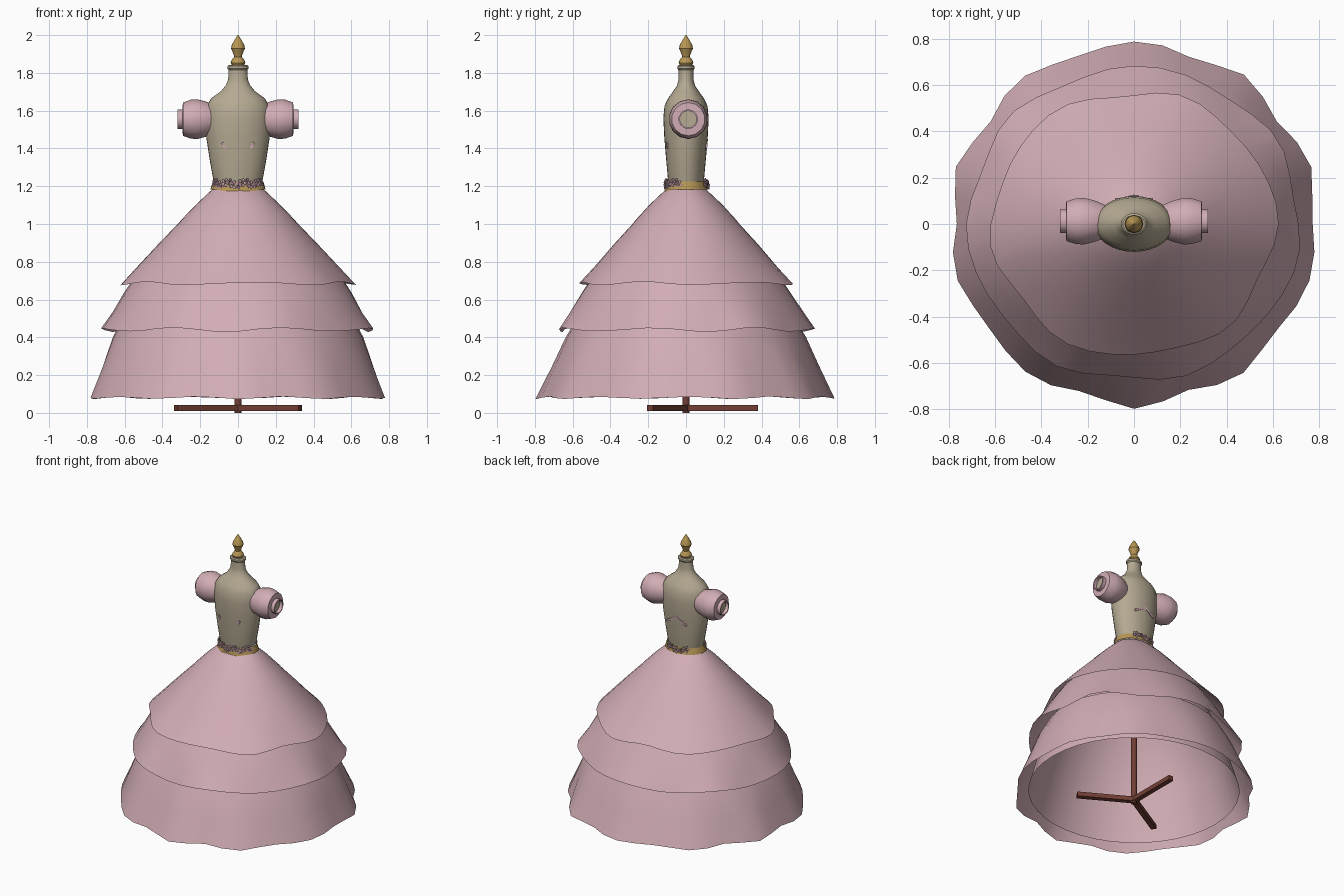
import bpy, bmesh, math
from mathutils import Vector, Matrix

if "Cube" in bpy.data.objects:
    bpy.data.objects.remove(bpy.data.objects["Cube"])

def material(name, rgb):
    m = bpy.data.materials.new(name)
    m.diffuse_color = (*rgb, 1)
    m.use_nodes = True
    m.node_tree.nodes["Principled BSDF"].inputs["Base Color"].default_value = m.diffuse_color
    return m

PINK = material("dusty_pink", (0.64, 0.42, 0.46))
ROSE = material("petal_rose", (0.44, 0.25, 0.29))
LINEN = material("linen", (0.46, 0.40, 0.29))
GOLD = material("gold", (0.48, 0.31, 0.09))
WOOD = material("red_brown_wood", (0.17, 0.05, 0.035))

def finish(name, bm, mat, angle=35):
    bmesh.ops.recalc_face_normals(bm, faces=bm.faces)
    me = bpy.data.meshes.new(name)
    bm.to_mesh(me)
    bm.free()
    me.materials.append(mat)
    ob = bpy.data.objects.new(name, me)
    bpy.context.collection.objects.link(ob)
    if angle:
        bpy.ops.object.select_all(action='DESELECT')
        ob.select_set(True)
        bpy.context.view_layer.objects.active = ob
        bpy.ops.object.shade_smooth_by_angle(angle=math.radians(angle))
    return ob

def loft(name, rings, mat, n=32, shape=None, caps=(False, False), angle=35, axis=None):
    """Skin of elliptical rings (rx, ry, z); shape(a, t) gives radius factor and z shift."""
    bm = bmesh.new()
    rows = []
    for i, (rx, ry, z) in enumerate(rings):
        t = i / (len(rings) - 1)
        row = []
        for k in range(n):
            a = 2 * math.pi * k / n
            f, dz = shape(a, t) if shape else (1, 0)
            row.append(bm.verts.new((rx * f * math.cos(a), ry * f * math.sin(a), z + dz)))
        rows.append(row)
    for lo, hi in zip(rows, rows[1:]):
        for k in range(n):
            bm.faces.new((lo[k], lo[(k + 1) % n], hi[(k + 1) % n], hi[k]))
    for row, cap in zip((rows[0], rows[-1]), caps):
        if cap:
            bm.faces.new(row)
    if axis:
        bm.transform(axis)
    return finish(name, bm, mat, angle)

def ruffle(waves, amp, lift, phase=0.0):
    """Fabric folds that grow toward the hem."""
    def shape(a, t):
        c = math.cos(waves * (a - math.pi / 2) + phase)
        c2 = math.cos((waves + 3) * a + 1.0)
        return 1 + amp * t * t * (c + 0.35 * c2), lift * t ** 3 * (c + 0.3 * c2)
    return shape

# Skirt: smooth yoke and three ruffled tiers, with a plain underskirt
loft("skirt_yoke", [(.11, .08, 1.20), (.14, .11, 1.18), (.22, .19, 1.105), (.31, .275, 1.012)], PINK, 40)
loft("skirt_tier_top", [(.30, .265, 1.02), (.42, .38, .895), (.53, .485, .775), (.61, .57, .685)],
     PINK, 40, ruffle(6, .025, -.008, 2.4))
loft("skirt_tier_middle", [(.52, .47, .76), (.60, .55, .64), (.66, .62, .53), (.715, .675, .44)],
     PINK, 40, ruffle(7, .018, .010, .6))
loft("skirt_tier_bottom", [(.60, .565, .52), (.665, .635, .40), (.72, .70, .25), (.785, .775, .08)],
     PINK, 40, ruffle(10, .022, -.006))
loft("underskirt", [(.10, .08, 1.17), (.27, .24, 1.0), (.50, .46, .72), (.62, .58, .42), (.70, .69, .10)], PINK, 40)

# Dress form torso with neck and neck cap
loft("torso", [(.115, .085, 1.17), (.13, .095, 1.23), (.15, .105, 1.34), (.168, .115, 1.46), (.172, .12, 1.56),
               (.166, .114, 1.625), (.142, .095, 1.665), (.088, .066, 1.705), (.064, .047, 1.735),
               (.052, .04, 1.765), (.05, .04, 1.815)], LINEN, 32, caps=(True, True), angle=50)
loft("neck_cap", [(.05, .04, 1.815), (.056, .046, 1.823), (.056, .046, 1.836), (.048, .038, 1.842)],
     LINEN, 24, caps=(True, True))

# Gold finial
loft("finial", [(r, r, z) for r, z in [(.034, 1.842), (.039, 1.853), (.034, 1.868), (.02, 1.885), (.024, 1.90),
                                       (.037, 1.93), (.033, 1.948), (.018, 1.975), (.003, 2.0)]],
     GOLD, 16, caps=(True, True))

# Gold waistband, dipping to a point at the front
def dip(a, t):
    return 1, -.022 * max(0, -math.sin(a)) ** 6 * (1 - t)
loft("waistband", [(.146, .118, 1.183), (.134, .102, 1.225)], GOLD, 32, dip)

# Puffed sleeves, cuffs and linen arm plugs
for side, s in (("right", 1), ("left", -1)):
    ax = Matrix.Translation((0, .012, 1.555)) @ Matrix.Rotation(s * math.pi / 2, 4, 'Y')
    loft("sleeve_" + side, [(.075, .07, .12), (.092, .09, .165), (.105, .103, .215), (.103, .101, .25),
                            (.088, .088, .292), (.05, .05, .294)], PINK, 14, angle=28, axis=ax)
    loft("cuff_" + side, [(.052, .052, .285), (.052, .052, .32), (.044, .044, .32), (.044, .044, .28)],
         PINK, 14, axis=ax)
    loft("arm_plug_" + side, [(.046, .046, .13), (.046, .046, .296)], LINEN, 14, caps=(True, True), axis=ax)

# Small five-petal flowers along the front waist and a cluster at the back
def flower(bm, pos, out, size):
    rot = out.to_track_quat('Z', 'Y').to_matrix().to_4x4()
    base = Matrix.Translation(pos) @ rot
    for i in range(5):
        m = base @ Matrix.Rotation(i * math.tau / 5, 4, 'Z') @ Matrix.Translation((size * .6, 0, 0)) \
            @ Matrix.Diagonal((size * .45, size * .36, size * .22, 1))
        bmesh.ops.create_icosphere(bm, subdivisions=1, radius=1, matrix=m)
    bmesh.ops.create_icosphere(bm, subdivisions=1, radius=size * .25,
                               matrix=base @ Matrix.Translation((0, 0, size * .15)))

def garland(name, angles, rx, ry, size, mat, rise):
    bm = bmesh.new()
    for i, d in enumerate(angles):
        a = math.radians(d)
        pos = Vector((rx * math.cos(a), ry * math.sin(a), 1.213 + rise * (-1) ** i))
        flower(bm, pos, Vector((math.cos(a), math.sin(a) * 1.3, .15)), size)
    finish(name, bm, mat, 0)

garland("waist_flowers_light", range(200, 341, 20), .135, .112, .024, PINK, .006)
garland("waist_flowers_dark", range(210, 331, 20), .135, .110, .022, ROSE, .008)
garland("back_flowers", (60, 90, 120), .135, .118, .026, PINK, .005)
garland("back_flowers_dark", (75, 105), .135, .116, .02, ROSE, .006)

# Thin lacing strips across the back and two tabs at the bust
def strip(name, centre, size, rot):
    bm = bmesh.new()
    m = Matrix.Translation(centre) @ Matrix.Rotation(rot[0], 4, 'X') @ Matrix.Rotation(rot[1], 4, 'Y') \
        @ Matrix.Diagonal((*size, 1))
    bmesh.ops.create_cube(bm, size=1, matrix=m)
    finish(name, bm, PINK, 0)

for s in (-1, 1):
    strip("bust_tab", (s * .075, -.098, 1.415), (.012, .009, .035), (.08, s * .5))
    strip("back_lacing", (s * .035, .109, 1.42), (.10, .009, .014), (-.08, s * .5))

# Wooden stand: pole and three legs
loft("stand_pole", [(.019, .019, 0), (.019, .019, 1.18)], WOOD, 12, caps=(True, True))
for i in range(3):
    bm = bmesh.new()
    m = Matrix.Rotation(math.radians(90 + 120 * i), 4, 'Z') @ Matrix.Translation((.19, 0, .027)) \
        @ Matrix.Diagonal((.38, .036, .032, 1))
    bmesh.ops.create_cube(bm, size=1, matrix=m)
    finish("stand_leg", bm, WOOD, 0)
